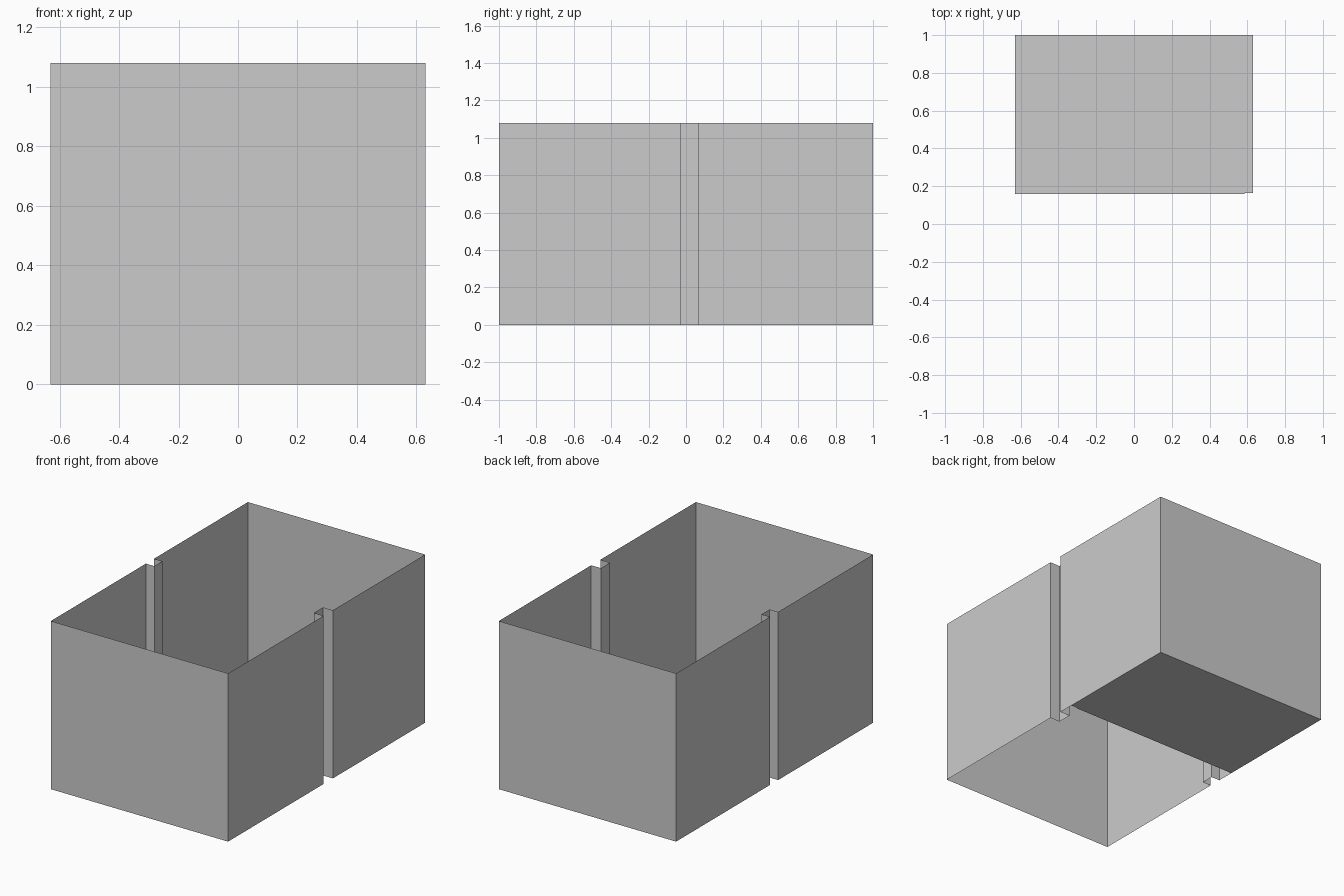
import bpy
import bmesh

if "Cube" in bpy.data.objects:
    bpy.data.objects.remove(bpy.data.objects["Cube"], do_unlink=True)

HALF_WIDTH = 0.63
HALF_LENGTH = 1.0
HEIGHT = 1.08

grey = bpy.data.materials.new("plain_grey")
grey.use_nodes = True
grey.diffuse_color = (0.6, 0.6, 0.6, 1)
grey.node_tree.nodes["Principled BSDF"].inputs["Base Color"].default_value = grey.diffuse_color


def finish(name, bm):
    mesh = bpy.data.meshes.new(name)
    bm.to_mesh(mesh)
    bm.free()
    mesh.materials.append(grey)
    obj = bpy.data.objects.new(name, mesh)
    bpy.context.collection.objects.link(obj)
    return obj


def thin_wall(name, path):
    """Raise a plan-view path into a sheet wall."""
    bm = bmesh.new()
    verts = [bm.verts.new((x, y, 0)) for x, y in path]
    edges = [bm.edges.new(pair) for pair in zip(verts, verts[1:])]
    raised = bmesh.ops.extrude_edge_only(bm, edges=edges)["geom"]
    top = [g for g in raised if isinstance(g, bmesh.types.BMVert)]
    bmesh.ops.translate(bm, verts=top, vec=(0, 0, HEIGHT))
    # face outward, away from the middle of the room
    bmesh.ops.recalc_face_normals(bm, faces=bm.faces)
    bm.normal_update()
    if sum(f.normal.dot(f.calc_center_median()) * f.calc_area() for f in bm.faces) < 0:
        bmesh.ops.reverse_faces(bm, faces=bm.faces)
    return finish(name, bm)


def side_wall(name, side, notch_front, notch_back, depth):
    """Side wall with a square full-height channel pressed inward."""
    outer = side * HALF_WIDTH
    inner = side * (HALF_WIDTH - depth)
    thin_wall(name, [(outer, -HALF_LENGTH), (outer, notch_front), (inner, notch_front),
                     (inner, notch_back), (outer, notch_back), (outer, HALF_LENGTH)])


# Side walls with channels
side_wall("left_wall", 1, -0.03, 0.063, 0.07)
side_wall("right_wall", -1, -0.035, 0.047, 0.06)

# End walls
for name, y in (("front_wall", -HALF_LENGTH), ("back_wall", HALF_LENGTH)):
    thin_wall(name, [(-HALF_WIDTH, y), (HALF_WIDTH, y)])

# Floor of the back room, with a small step in its front edge
bm = bmesh.new()
outline = [(-HALF_WIDTH, 0.16), (0.585, 0.16), (0.585, 0.165), (HALF_WIDTH, 0.165),
           (HALF_WIDTH, HALF_LENGTH), (-HALF_WIDTH, HALF_LENGTH)]
bm.faces.new([bm.verts.new((x, y, 0)) for x, y in outline])
finish("floor", bm)
